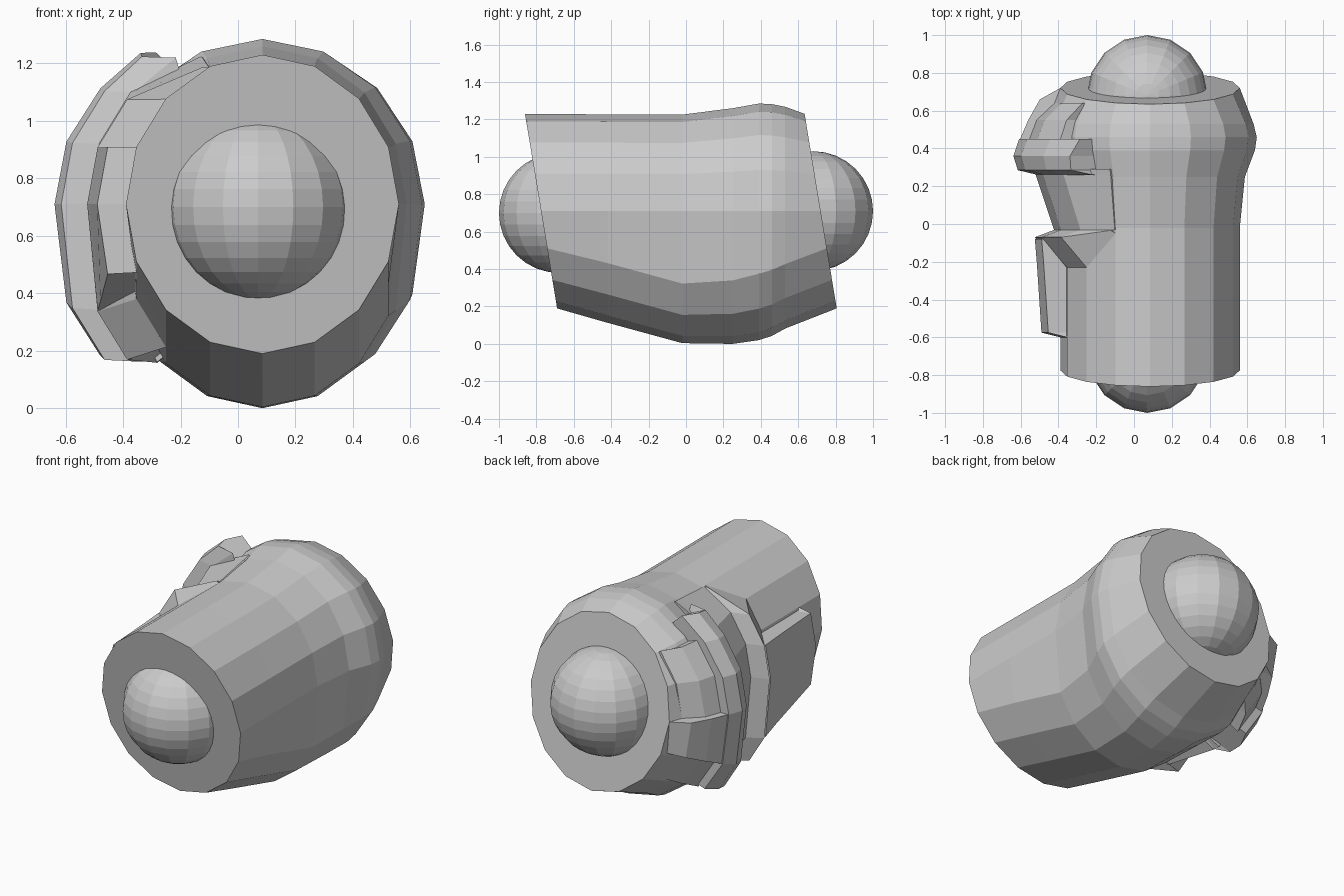
import bpy, bmesh
from math import sin, cos, radians

if "Cube" in bpy.data.objects:
    bpy.data.objects.remove(bpy.data.objects["Cube"])

CX, CZ = 0.085, 0.71
# body stations: y, half width, half height, belly drop
STATIONS = [(-0.775, .475, .52, 0), (-0.42, .475, .517, .08), (-0.02, .475, .516, .19),
            (0.25, .502, .55, .16), (0.39, .555, .575, .115), (0.46, .565, .572, .095),
            (0.53, .548, .558, .07), (0.72, .475, .52, 0)]
TILT = -0.165


def section(y):
    """Interpolated half width, half height and drop at y."""
    y = min(max(y, STATIONS[0][0]), STATIONS[-1][0])
    for a, b in zip(STATIONS, STATIONS[1:]):
        if y <= b[0]:
            t = (y - a[0]) / (b[0] - a[0])
            return [a[i] + (b[i] - a[i]) * t for i in (1, 2, 3)]


def hull_point(y, step, tilted=False):
    """Point on the 16-sided hull; the lower half is pulled down into a belly."""
    rx, rz, drop = section(y)
    ang = radians(22.5 * step)
    z = CZ + rz * sin(ang)
    yy = y + (TILT * (z - CZ) if tilted else 0)
    if sin(ang) < -0.01:
        z -= drop
    return (CX + rx * cos(ang), yy, z)


def finish(bm, name):
    bmesh.ops.recalc_face_normals(bm, faces=bm.faces)
    me = bpy.data.meshes.new(name)
    bm.to_mesh(me)
    bm.free()
    ob = bpy.data.objects.new(name, me)
    bpy.context.collection.objects.link(ob)
    return ob


def skin(name, rings):
    """Bridge closed rings of points and cap both ends."""
    bm = bmesh.new()
    loops = [[bm.verts.new(p) for p in r] for r in rings]
    n = len(loops[0])
    for a, b in zip(loops, loops[1:]):
        for i in range(n):
            j = (i + 1) % n
            bm.faces.new((a[i], a[j], b[j], b[i]))
    bm.faces.new(loops[0])
    bm.faces.new(loops[-1])
    return finish(bm, name)


def side_plate(name, first, last, profile, top_push=1.0, top_length=1.0, top_inset=0.05):
    """Hull strip pushed out to -x; profile is (y, push) pairs.
    The top_ values reshape the uppermost edge."""
    rings = []
    end = profile[-1][0]
    for y, push in profile:
        outer, inner = [], []
        for s in range(first, last + 1):
            top = s == first
            yy = end + (y - end) * (top_length if top else 1)
            x, _, z = hull_point(yy, s)
            outer.append((x - push * (top_push if top else 1), yy, z))
            inner.append((x + (top_inset if top else 0.05), yy, z + (CZ - z) * 0.12))
        rings.append(outer + inner[::-1])
    return skin(name, rings)


# main hull with slanted end caps
last = len(STATIONS) - 1
skin("hull", [[hull_point(s[0], k, i in (0, last)) for k in range(16)]
              for i, s in enumerate(STATIONS)])

# domes at both ends
for name, y in (("front_dome", -0.68), ("back_dome", 0.68)):
    bm = bmesh.new()
    bmesh.ops.create_uvsphere(bm, u_segments=16, v_segments=16, radius=0.32)
    bmesh.ops.translate(bm, verts=bm.verts, vec=(0.07, y, 0.70 if y < 0 else 0.71))
    finish(bm, name)

# raised parts on the left side
side_plate("side_panel", 7, 9, [(-0.6, 0), (-0.575, .10), (-0.2, .125), (-0.08, .135)])
side_plate("front_ridge", 5, 10, [(-0.23, 0), (-0.07, .135), (-0.03, .03)],
           top_push=0.2, top_length=0.1)
side_plate("waist", 5, 10, [(-0.04, .03), (0.26, .10), (0.29, .10)], top_push=0.15)
side_plate("large_ridge", 5, 10, [(0.26, .09), (0.285, .185), (0.36, .18), (0.45, .13)],
           top_push=1.2, top_inset=-0.09)
side_plate("shoulder_step", 6, 10, [(0.44, .08), (0.55, .06), (0.64, .0)])
side_plate("shoulder_block", 8, 9, [(0.44, .13), (0.55, .105), (0.66, .085), (0.72, .0)])
